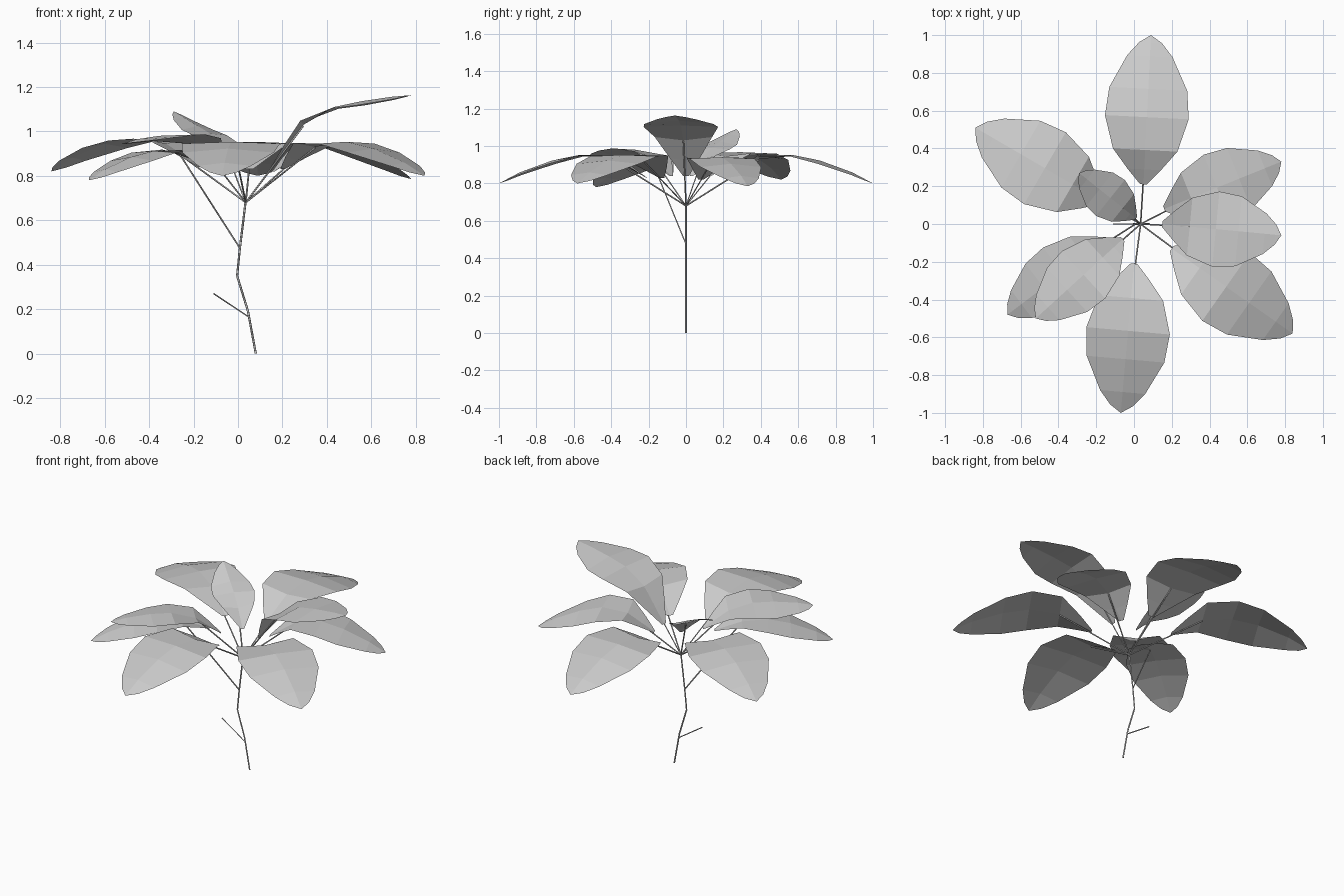
import bpy
from mathutils import Vector

if "Cube" in bpy.data.objects:
    bpy.data.objects.remove(bpy.data.objects["Cube"])

STATIONS = [0.0, 0.10, 0.23, 0.45, 0.64, 0.86, 0.95, 1.0]   # along the midrib
WIDTHS = [0.08, 0.40, 0.77, 1.0, 0.93, 0.54, 0.27, 0.0]     # share of the half width
FOLDS = [0.0, 0.012, 0.018, -0.008, -0.018, -0.014, -0.006, 0.0]  # cupped base, arched tip


def rod(name, points, radius):
    curve = bpy.data.curves.new(name, 'CURVE')
    curve.dimensions = '3D'
    curve.bevel_depth = radius
    curve.bevel_resolution = 0
    curve.use_fill_caps = True
    spline = curve.splines.new('POLY')
    spline.points.add(len(points) - 1)
    for p, co in zip(spline.points, points):
        p.co = (*co, 1)
    ob = bpy.data.objects.new(name, curve)
    bpy.context.collection.objects.link(ob)


def height(t, zs):
    # linear interpolation through heights at these fractions of the blade
    keys = [0.0, 0.23, 0.45, 0.75, 1.0]
    for i in range(4):
        if t <= keys[i + 1]:
            f = (t - keys[i]) / (keys[i + 1] - keys[i])
            return zs[i] + f * (zs[i + 1] - zs[i])
    return zs[-1]


def leaf(name, base, tip, half, zs, roll=0.0, root=(0.035, 0, 0.68)):
    a, b = Vector(base), Vector(tip)
    d = (b - a).normalized()
    side = Vector((-d.y, d.x))
    verts, faces = [], []
    for t, w, fold in zip(STATIONS, WIDTHS, FOLDS):
        mid = a.lerp(b, t)
        z = height(t, zs)
        for s in (1, 0, -1):
            p = mid + side * (s * w * half)
            verts.append((p.x, p.y, z + abs(s) * fold + s * w * roll))
    for i in range(len(STATIONS) - 1):
        for j in (0, 1):
            k = 3 * i + j
            if i < len(STATIONS) - 2:
                faces.append((k, k + 1, k + 4, k + 3))
            else:
                faces.append((k, k + 1, 3 * i + 4))
    # drop the two unused corners at the pointed tip
    end = 3 * (len(STATIONS) - 1)
    verts = verts[:end] + [verts[end + 1]]
    faces = [tuple(min(v, end) for v in f) for f in faces]
    mesh = bpy.data.meshes.new(name)
    mesh.from_pydata(verts, [], faces)
    mesh.update()
    ob = bpy.data.objects.new(name, mesh)
    bpy.context.collection.objects.link(ob)
    # leaf stalk meets the midrib
    m = a.lerp(b, 0.23)
    rod(name + "_stalk", [root, (m.x, m.y, zs[1] - 0.004)], 0.004)


# stem and bare twig
rod("stem", [(0.08, 0, 0), (0.045, 0, 0.19), (-0.004, 0, 0.35),
             (0.008, 0, 0.47), (0.035, 0, 0.69)], 0.005)
rod("twig", [(0.048, 0, 0.165), (-0.11, 0, 0.27)], 0.003)

# drooping leaves
droop = [0.83, 0.93, 0.953, 0.905, 0.80]
leaf("back_leaf", (0.05, 0.21), (0.09, 1.0), 0.222, droop)
leaf("front_leaf", (0.0, -0.21), (-0.07, -1.0), 0.222, droop)
leaf("back_left_leaf", (-0.17, 0.12), (-0.84, 0.51), 0.22, [0.84, 0.945, 0.967, 0.93, 0.82])
leaf("back_right_leaf", (0.16, 0.08), (0.78, 0.33), 0.188, [0.82, 0.92, 0.94, 0.885, 0.785])
leaf("front_right_leaf", (0.20, -0.13), (0.84, -0.58), 0.22, droop)
leaf("low_left_leaf", (-0.14, -0.08), (-0.67, -0.48), 0.17,
     [0.85, 0.90, 0.912, 0.87, 0.78], root=(0.008, 0, 0.475))

# raised leaves
leaf("front_left_leaf", (-0.06, -0.08), (-0.52, -0.50), 0.17,
     [0.84, 0.94, 0.98, 0.98, 0.945], roll=0.015)
leaf("high_right_leaf", (0.15, 0.0), (0.78, -0.06), 0.20, [0.84, 1.03, 1.11, 1.15, 1.163])
leaf("young_leaf", (0.01, 0.03), (-0.29, 0.27), 0.122, [0.84, 0.93, 0.99, 1.045, 1.09])
